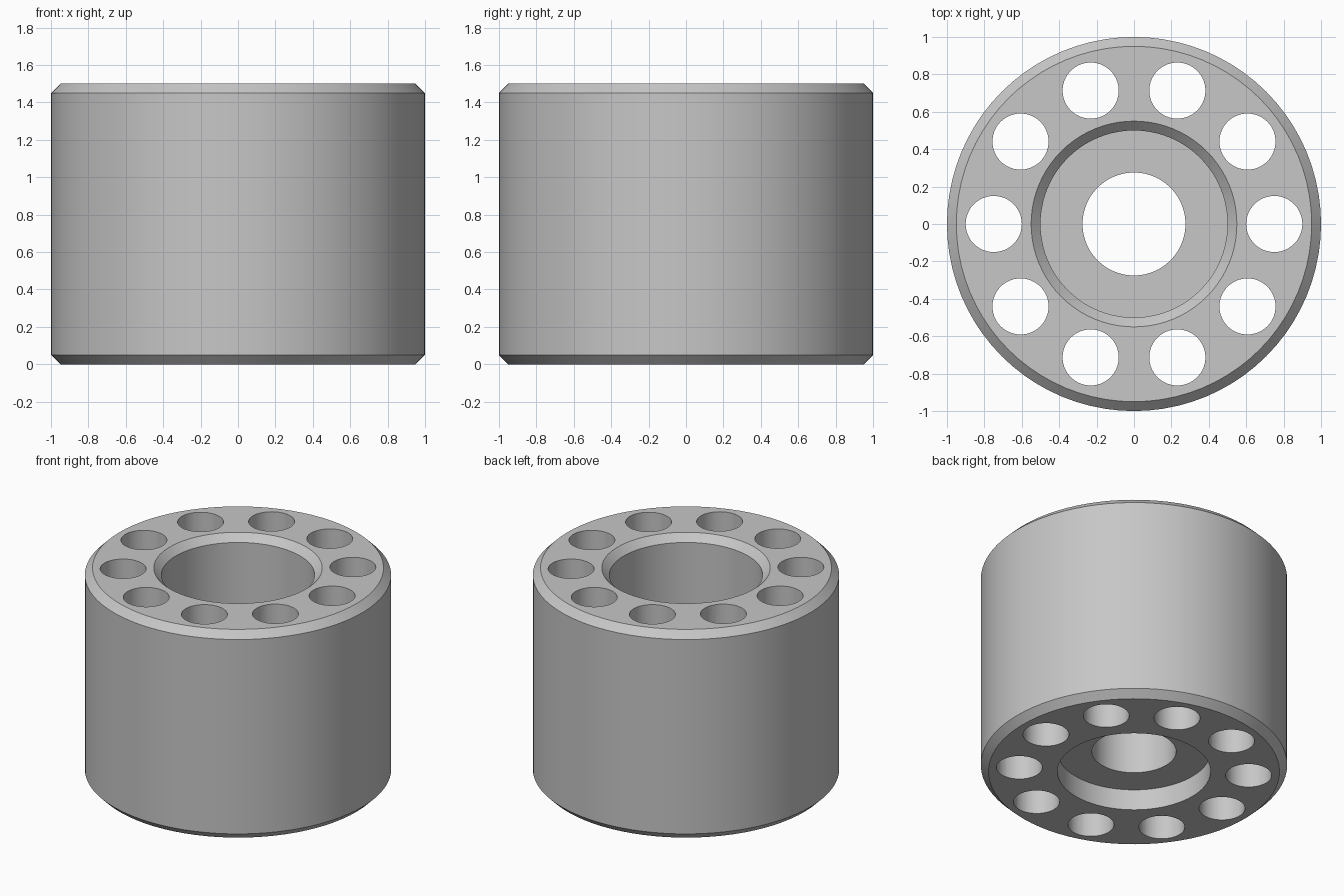
import bpy, bmesh, math
from mathutils import Matrix

cube = bpy.data.objects.get("Cube")
if cube:
    bpy.data.objects.remove(cube, do_unlink=True)

SEGMENTS = 80
HEIGHT = 1.5
HOLES = 10

# Single grey metal
steel = bpy.data.materials.new("grey_steel")
steel.use_nodes = True
colour = (0.57, 0.57, 0.57, 1)
steel.diffuse_color = colour
steel.node_tree.nodes["Principled BSDF"].inputs["Base Color"].default_value = colour


def make_object(name, bm):
    bmesh.ops.recalc_face_normals(bm, faces=bm.faces)
    mesh = bpy.data.meshes.new(name)
    bm.to_mesh(mesh)
    bm.free()
    mesh.materials.append(steel)
    obj = bpy.data.objects.new(name, mesh)
    bpy.context.collection.objects.link(obj)
    return obj


# Turned body: (radius, height) section with chamfers, stepped bore and base recess
section = [
    (0.95, 0), (1, 0.05), (1, HEIGHT - 0.05), (0.95, HEIGHT),
    (0.55, HEIGHT), (0.5, HEIGHT - 0.05), (0.5, 0.7),
    (0.275, 0.7), (0.275, 0.15), (0.5, 0.15), (0.5, 0),
]
bm = bmesh.new()
verts = [bm.verts.new((r, 0, z)) for r, z in section]
edges = [bm.edges.new((a, b)) for a, b in zip(verts, verts[1:] + verts[:1])]
bmesh.ops.spin(bm, geom=verts + edges, cent=(0, 0, 0), axis=(0, 0, 1),
               angle=math.tau, steps=SEGMENTS, use_merge=False)
bmesh.ops.remove_doubles(bm, verts=bm.verts, dist=0.0001)
body = make_object("cylinder_body", bm)

# Ring of through holes
bm = bmesh.new()
for i in range(HOLES):
    place = (Matrix.Rotation(math.tau * i / HOLES, 4, 'Z')
             @ Matrix.Translation((0.75, 0, HEIGHT / 2)))
    bmesh.ops.create_cone(bm, cap_ends=True, segments=48, radius1=0.15,
                          radius2=0.15, depth=HEIGHT + 0.4, matrix=place)
cutter = make_object("hole_cutter", bm)
cutter.hide_render = True

drill = body.modifiers.new("through_holes", 'BOOLEAN')
drill.operation = 'DIFFERENCE'
drill.solver = 'EXACT'
drill.object = cutter
bpy.context.view_layer.objects.active = body
body.select_set(True)
bpy.ops.object.modifier_apply(modifier=drill.name)
bpy.data.objects.remove(cutter, do_unlink=True)

# Smooth round walls, crisp rims
bpy.ops.object.shade_smooth_by_angle(angle=math.radians(25))
